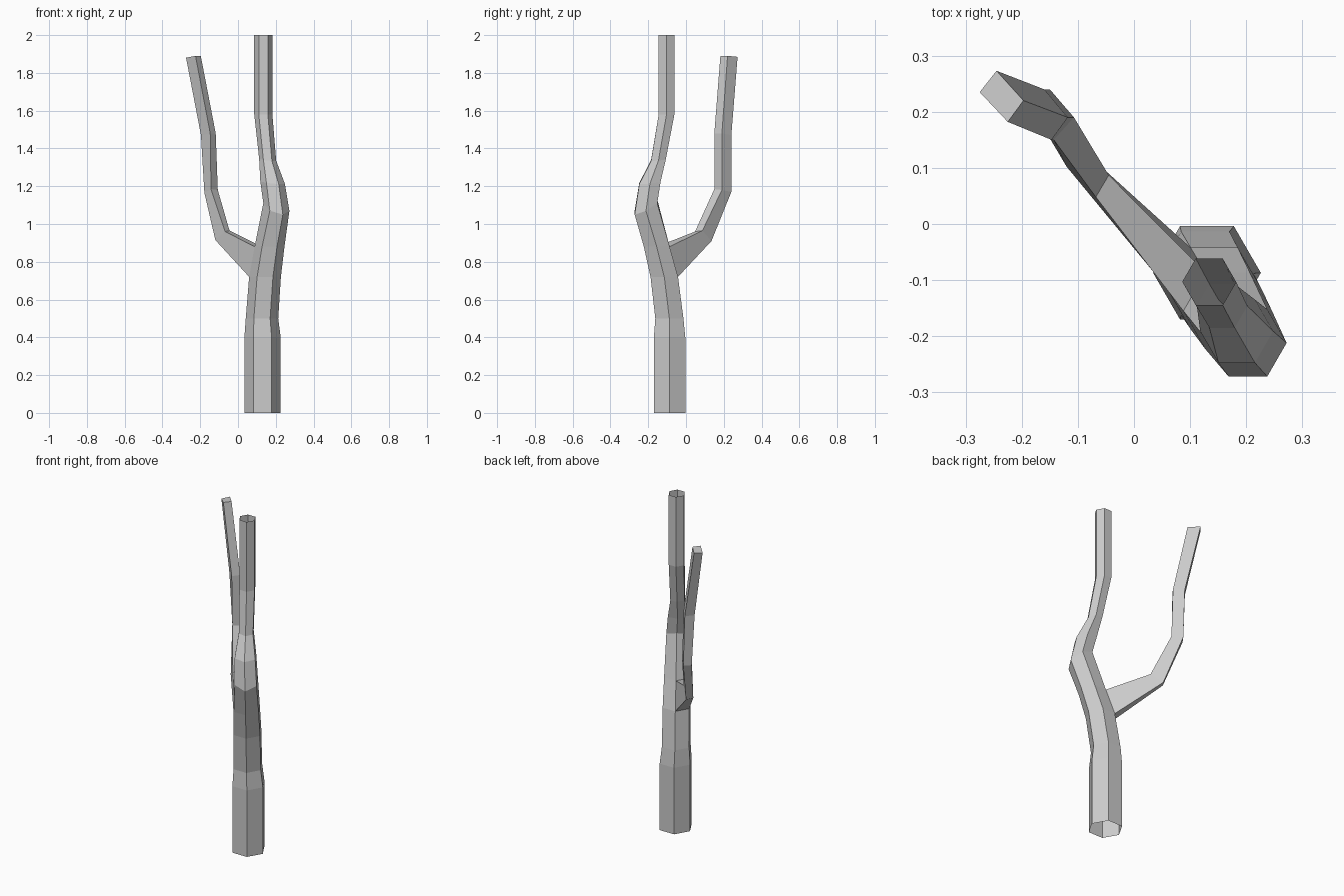
import bpy, bmesh
from math import cos, sin, radians

bm = bmesh.new()

def bridge(a, b, skip=()):
    n = len(a)
    for i in range(n):
        if i not in skip:
            j = (i + 1) % n
            bm.faces.new((a[i], a[j], b[j], b[i]))

# trunk: six-sided rings (x, y, z, radius, tilt in x, tilt in y)
TRUNK = [
    (0.130, -0.087, 0.00, 0.096, 0, 0),
    (0.130, -0.087, 0.40, 0.096, 0, 0),
    (0.127, -0.088, 0.50, 0.086, 0, 0),
    (0.143, -0.115, 0.72, 0.084, 0, 0),
    (0.167, -0.155, 0.88, 0.079, 0, 0),
    (0.203, -0.212, 1.09, 0.069, -0.3, 0.5),
    (0.183, -0.191, 1.22, 0.065, -0.1, 0.1),
    (0.157, -0.146, 1.34, 0.045, -0.1, 0.1),
    (0.134, -0.103, 1.58, 0.048, 0, 0),
    (0.134, -0.103, 2.00, 0.048, 0, 0),
]
rings = []
for x, y, z, r, tx, ty in TRUNK:
    ring = []
    for k in range(6):
        dx, dy = r * cos(radians(60 * k)), r * sin(radians(60 * k))
        ring.append(bm.verts.new((x + dx, y + dy, z + tx * dx + ty * dy)))
    rings.append(ring)
for i in range(len(rings) - 1):
    # the back-left face is left open where the branch grows out
    bridge(rings[i], rings[i + 1], skip=(2,) if i == 3 else ())

# side branch: four-sided rings (outer pair, then inner pair)
BRANCH = [
    [(-0.095, 0.135, 0.91), (-0.120, 0.102, 0.915), (-0.068, 0.048, 0.96), (-0.045, 0.087, 0.965)],
    [(-0.150, 0.240, 1.17), (-0.178, 0.200, 1.165), (-0.143, 0.150, 1.185), (-0.107, 0.190, 1.18)],
    [(-0.160, 0.240, 1.47), (-0.196, 0.198, 1.47), (-0.147, 0.150, 1.48), (-0.118, 0.190, 1.48)],
    [(-0.245, 0.273, 1.885), (-0.275, 0.235, 1.88), (-0.225, 0.182, 1.89), (-0.197, 0.220, 1.89)],
]
prev = [rings[3][2], rings[3][3], rings[4][3], rings[4][2]]
for pts in BRANCH:
    cur = [bm.verts.new(p) for p in pts]
    bridge(prev, cur)
    prev = cur
bm.faces.new(prev)

bmesh.ops.recalc_face_normals(bm, faces=bm.faces)
mesh = bpy.data.meshes.new("tree_trunk")
bm.to_mesh(mesh)
bm.free()
obj = bpy.data.objects.new("tree_trunk", mesh)
bpy.context.collection.objects.link(obj)
